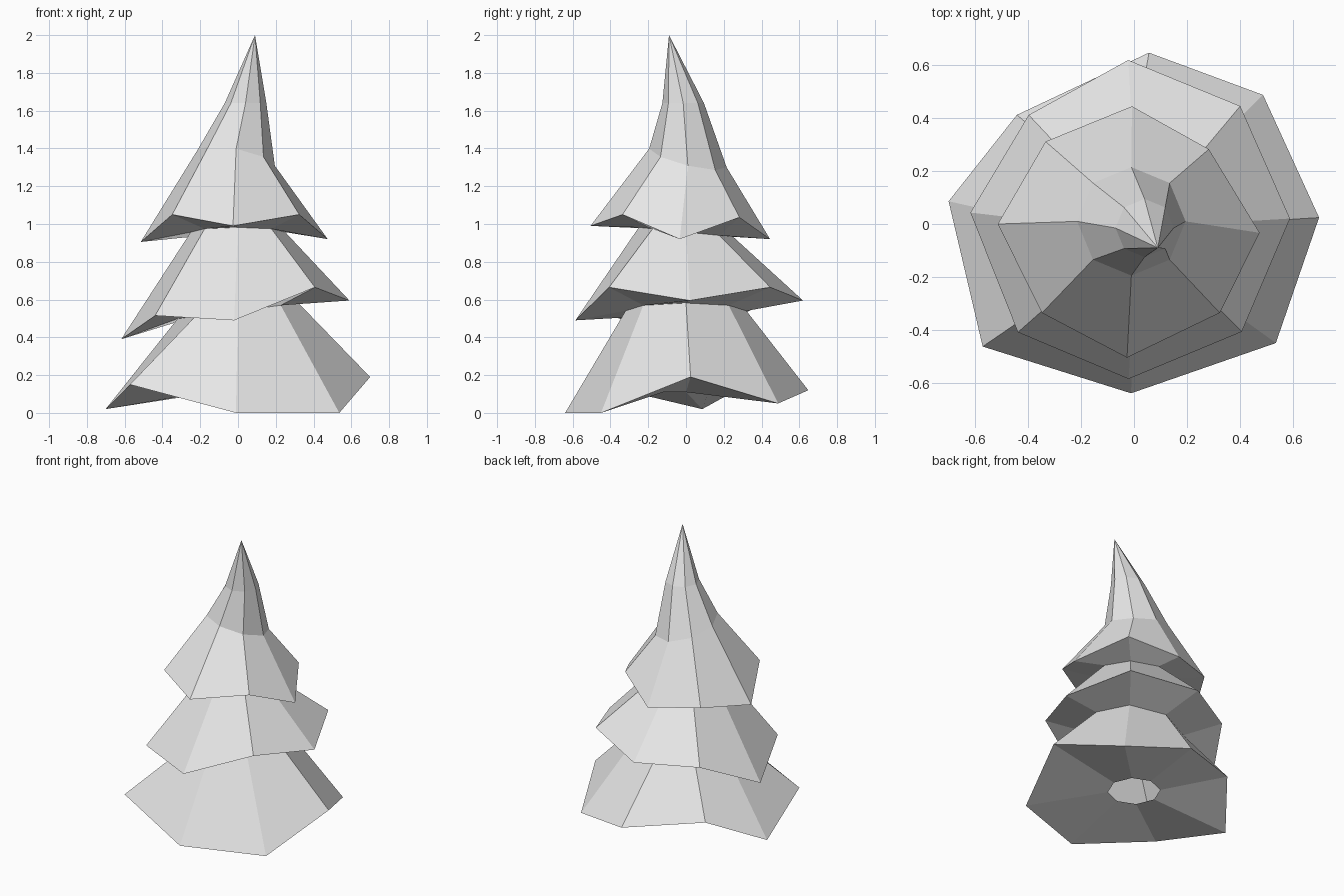
import bpy
import bmesh
from math import cos, sin, radians

SIDES = 8

cube = bpy.data.objects.get("Cube")
if cube:
    bpy.data.objects.remove(cube, do_unlink=True)

# Single matte grey
grey = bpy.data.materials.new("plain grey")
grey.use_nodes = True
colour = (0.8, 0.8, 0.8, 1.0)
grey.diffuse_color = colour
grey.node_tree.nodes["Principled BSDF"].inputs["Base Color"].default_value = colour

bm = bmesh.new()


def regular_ring(radius, height, centre=(0, 0), slope=(0, 0)):
    """Even octagon whose height leans along x and y."""
    ring = []
    for i in range(SIDES):
        angle = radians(360 / SIDES * i)
        x = centre[0] + radius * cos(angle)
        y = centre[1] + radius * sin(angle)
        ring.append(bm.verts.new((x, y, height + slope[0] * x + slope[1] * y)))
    return ring


def ragged_rim(radii, heights, turns):
    """Uneven branch tips: one radius, height and angle offset per corner."""
    ring = []
    for i, (radius, height, turn) in enumerate(zip(radii, heights, turns)):
        angle = radians(360 / SIDES * i + turn)
        ring.append(bm.verts.new((radius * cos(angle), radius * sin(angle), height)))
    return ring


def bridge(lower, upper):
    for i in range(SIDES):
        j = (i + 1) % SIDES
        bm.faces.new((lower[i], lower[j], upper[j], upper[i]))


# Rings follow the foliage skin from the hollow base to the bent tip
rings = [
    # bottom skirt
    regular_ring(0.17, 0.11),
    ragged_rim((0.70, 0.69, 0.65, 0.605, 0.706, 0.736, 0.64, 0.70),
               (0.19, 0.05, 0.12, 0.20, 0.02, 0.15, 0, 0),
               (2, 0, -5, 2, -7, -6, -1, 5)),
    # middle skirt
    regular_ring(0.32, 0.54, slope=(0.13, 0)),
    ragged_rim((0.59, 0.60, 0.62, 0.573, 0.62, 0.60, 0.586, 0.576),
               (0.595, 0.665, 0.595, 0.58, 0.39, 0.515, 0.49, 0.665),
               (2, 3, 2, -1, -4, -2, -2, 0)),
    # top skirt
    regular_ring(0.25, 0.957, slope=(0, -0.1)),
    ragged_rim((0.476, 0.40, 0.445, 0.457, 0.515, 0.484, 0.506, 0.467),
               (0.92, 1.035, 0.92, 0.95, 0.905, 1.05, 0.99, 1.05),
               (-4, 0, 1, 2, 0, -1, -3, -1)),
    # narrowing crown
    regular_ring(0.205, 1.35, centre=(-0.01, 0.01), slope=(-0.2, -0.24)),
    regular_ring(0.11, 1.64, centre=(0.04, -0.015)),
]
for lower, upper in zip(rings, rings[1:]):
    bridge(lower, upper)

# Pointed tip
tip = bm.verts.new((0.09, -0.09, 2))
for i in range(SIDES):
    bm.faces.new((rings[-1][i], rings[-1][(i + 1) % SIDES], tip))

mesh = bpy.data.meshes.new("tree_foliage")
bm.to_mesh(mesh)
bm.free()
mesh.materials.append(grey)
foliage = bpy.data.objects.new("tree_foliage", mesh)
bpy.context.collection.objects.link(foliage)
